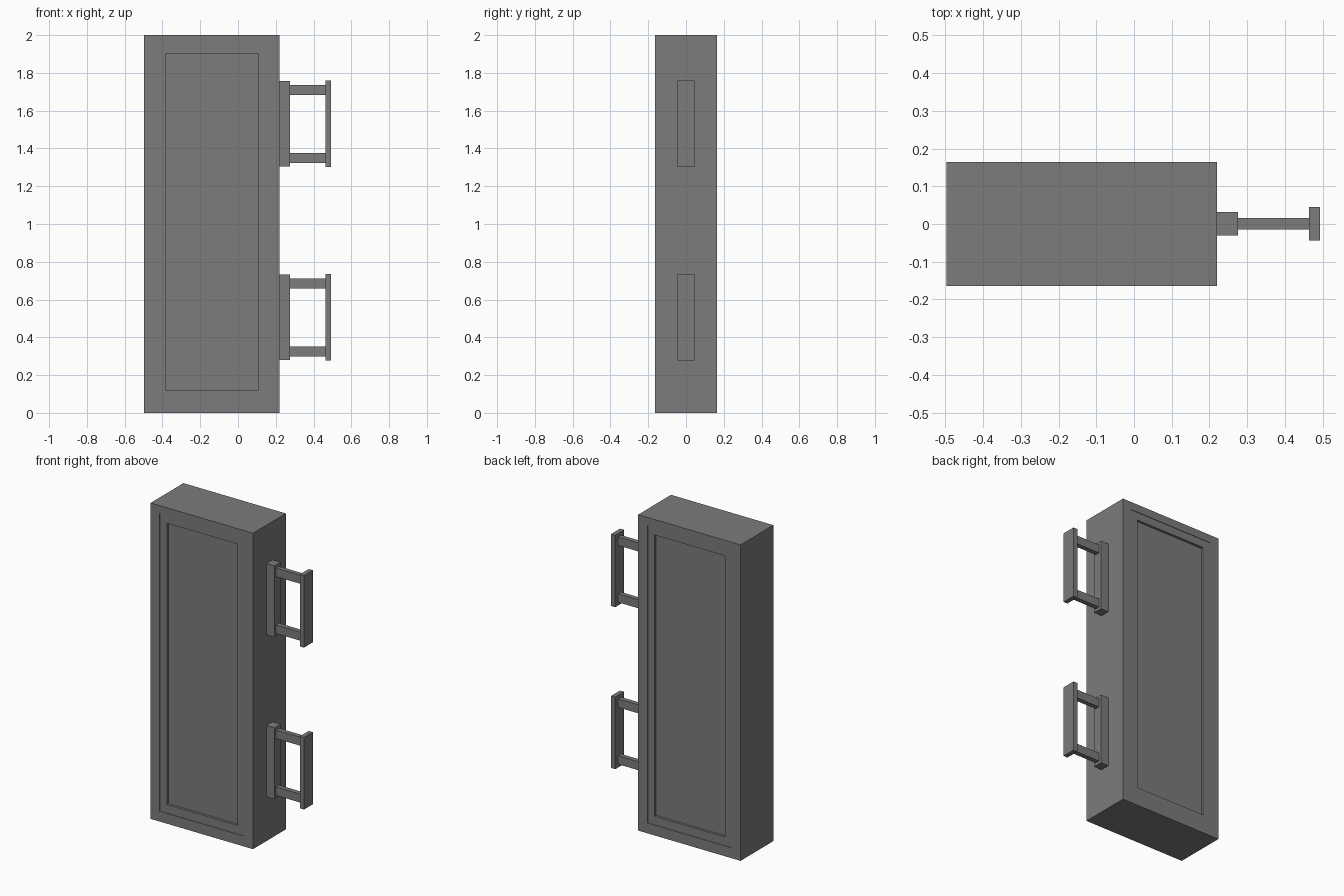
import bpy
import bmesh
from mathutils import Vector

cube = bpy.data.objects.get("Cube")
if cube:
    bpy.data.objects.remove(cube, do_unlink=True)

grey = bpy.data.materials.new("dark_grey")
grey.use_nodes = True
grey.diffuse_color = (0.2, 0.2, 0.2, 1)
grey.node_tree.nodes["Principled BSDF"].inputs["Base Color"].default_value = (0.2, 0.2, 0.2, 1)


def add_box(name, x, y, z, edit=None):
    """Box from (min, max) pairs, with an optional bmesh edit."""
    bm = bmesh.new()
    bmesh.ops.create_cube(bm, size=1)
    for v in bm.verts:
        v.co = Vector([r[0] if c < 0 else r[1] for c, r in zip(v.co, (x, y, z))])
    if edit:
        edit(bm)
    mesh = bpy.data.meshes.new(name)
    bm.to_mesh(mesh)
    bm.free()
    mesh.materials.append(grey)
    obj = bpy.data.objects.new(name, mesh)
    bpy.context.collection.objects.link(obj)
    return obj


def recess(bm, face, x, z, depth):
    """Inset a front or back face to a rectangle and sink it straight in."""
    side = 1 if face.normal.y > 0 else -1
    for sink in (0, depth):
        bmesh.ops.inset_region(bm, faces=[face], thickness=0.01)
        mid = face.calc_center_median()
        for v in face.verts:
            v.co.x = x[0] if v.co.x < mid.x else x[1]
            v.co.z = z[0] if v.co.z < mid.z else z[1]
            v.co.y -= side * sink


def panel_both_faces(bm):
    bm.normal_update()
    for face in [f for f in bm.faces if abs(f.normal.y) > 0.9]:
        recess(bm, face, (-0.435, 0.155), (0.065, 1.95), 0.003)
        recess(bm, face, (-0.385, 0.108), (0.12, 1.9), 0.015)


# Door slab with stepped panels on both faces
add_box("door_slab", (-0.497, 0.22), (-0.164, 0.164), (0, 2), panel_both_faces)

# Two handles on the side
for label, z in (("lower", 0.28), ("upper", 1.305)):
    add_box(label + "_handle_plate", (0.22, 0.276), (-0.03, 0.032), (z, z + 0.452))
    for end, start in (("bottom", 0.018), ("top", 0.378)):
        add_box(f"{label}_handle_{end}_bar", (0.27, 0.47), (-0.014, 0.016),
                (z + start, z + start + 0.054))
    add_box(label + "_handle_grip", (0.464, 0.493), (-0.044, 0.045), (z - 0.002, z + 0.454))
